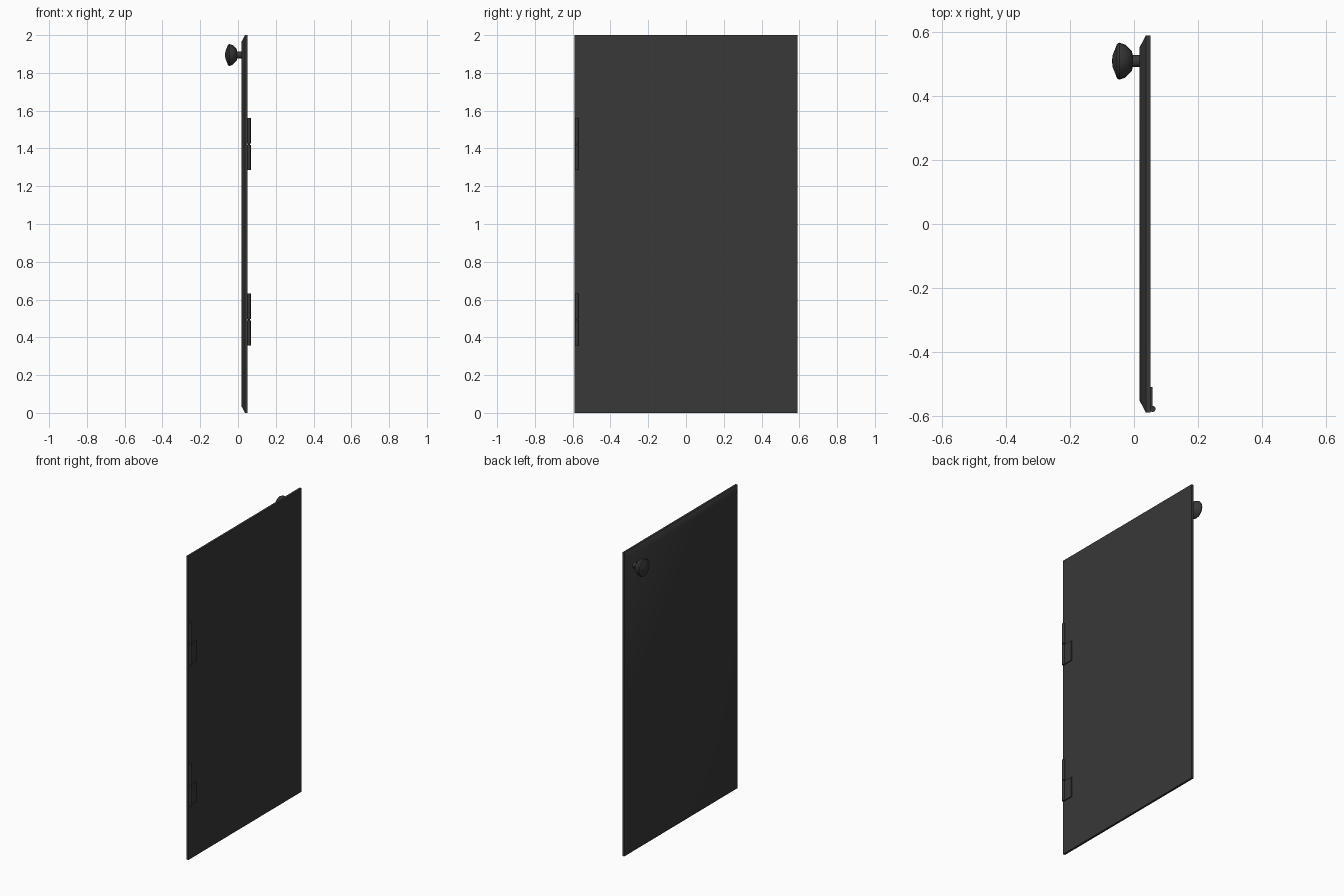
import bpy, bmesh, math
from mathutils import Matrix

if "Cube" in bpy.data.objects:
    bpy.data.objects.remove(bpy.data.objects["Cube"])

dark = bpy.data.materials.new("dark_paint")
dark.diffuse_color = (0.04, 0.04, 0.04, 1)
dark.use_nodes = True
dark.node_tree.nodes["Principled BSDF"].inputs["Base Color"].default_value = dark.diffuse_color


def finish(name, bm, angle=35):
    bmesh.ops.recalc_face_normals(bm, faces=bm.faces)
    mesh = bpy.data.meshes.new(name)
    bm.to_mesh(mesh)
    bm.free()
    mesh.materials.append(dark)
    ob = bpy.data.objects.new(name, mesh)
    bpy.context.collection.objects.link(ob)
    bpy.ops.object.select_all(action='DESELECT')
    ob.select_set(True)
    bpy.context.view_layer.objects.active = ob
    bpy.ops.object.shade_smooth_by_angle(angle=math.radians(angle))
    return ob


def box(name, x0, x1, y0, y1, z0, z1):
    bm = bmesh.new()
    bmesh.ops.create_cube(bm, size=1, matrix=Matrix.Translation(
        ((x0 + x1) / 2, (y0 + y1) / 2, (z0 + z1) / 2))
        @ Matrix.Diagonal((x1 - x0, y1 - y0, z1 - z0, 1)))
    return finish(name, bm)


def barrel(name, x, y, z0, z1, r):
    bm = bmesh.new()
    bmesh.ops.create_cone(bm, cap_ends=True, segments=16, radius1=r, radius2=r,
                          depth=z1 - z0,
                          matrix=Matrix.Translation((x, y, (z0 + z1) / 2)))
    return finish(name, bm)


# Door panel: rectangular loops, chamfered all round on the knob side
bm = bmesh.new()
loops = []
for x, inset in ((0.018, 0.036), (0.037, 0.0), (0.051, 0.0)):
    hy, hz = 0.59 - inset, 1.0 - inset
    loops.append([bm.verts.new((x, sy * hy, 1 + sz * hz))
                  for sy, sz in ((-1, -1), (1, -1), (1, 1), (-1, 1))])
for a, b in zip(loops, loops[1:]):
    for i in range(4):
        j = (i + 1) % 4
        bm.faces.new((a[i], a[j], b[j], b[i]))
bm.faces.new(loops[0])
bm.faces.new(loops[-1])
finish("door_panel", bm)

# Knob: profile (x, radius) spun about the x direction
profile = [(-0.069, 0), (-0.067, 0.018), (-0.053, 0.054), (-0.046, 0.058),
           (-0.028, 0.052), (-0.007, 0.031), (-0.004, 0.019), (0.02, 0.019)]
cy, cz = 0.51, 1.895
bm = bmesh.new()
verts = [bm.verts.new((x, cy + r, cz)) for x, r in profile]
edges = [bm.edges.new(p) for p in zip(verts, verts[1:])]
bmesh.ops.spin(bm, geom=verts + edges, cent=(0, cy, cz), axis=(1, 0, 0),
               angle=2 * math.pi, steps=16)
bmesh.ops.remove_doubles(bm, verts=bm.verts, dist=0.0005)
finish("door_knob", bm)

# Hinges: leaf with lower barrel, separate upper barrel, and pin between
hx, hy = 0.058, -0.579
for label, z in (("lower", 0.356), ("upper", 1.285)):
    box(label + "_hinge_leaf", 0.05, 0.058, hy, -0.51, z, z + 0.134)
    barrel(label + "_hinge_bottom_barrel", hx, hy, z, z + 0.134, 0.0095)
    barrel(label + "_hinge_top_barrel", hx, hy, z + 0.141, z + 0.277, 0.0095)
    barrel(label + "_hinge_pin", hx, hy, z + 0.01, z + 0.267, 0.005)
